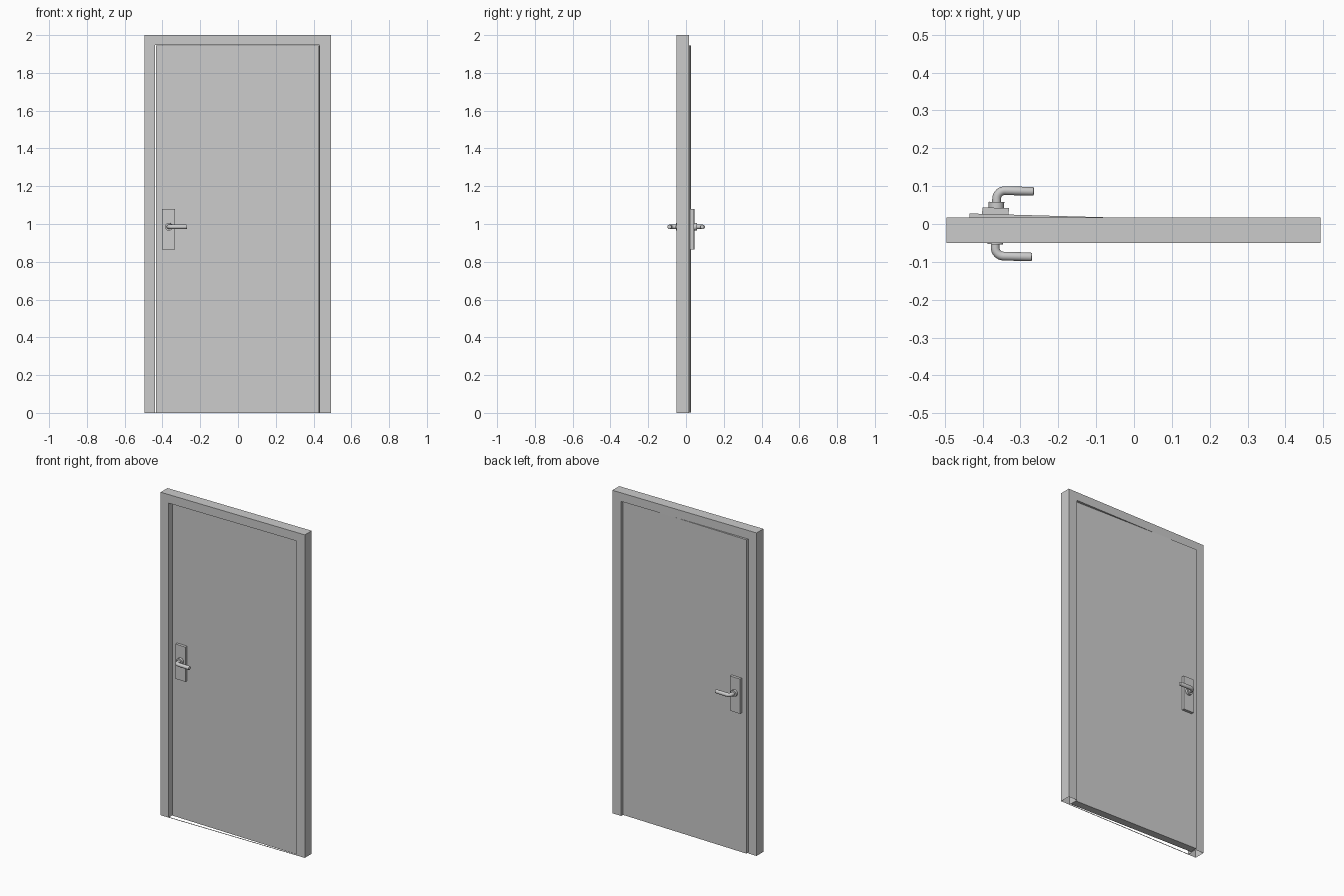
import bpy, bmesh
from math import sin, cos, pi, radians
from mathutils import Matrix, Vector

if "Cube" in bpy.data.objects:
    bpy.data.objects.remove(bpy.data.objects["Cube"])

# the door leaf stands slightly ajar, turned about its hinge on the right
HINGE = Matrix.Translation((0.43, -0.02, 0)) @ Matrix.Rotation(-0.028, 4, 'Z')


def make(name, bm, matrix=None, smooth=False, fix=True):
    if matrix is not None:
        bm.transform(matrix)
    if fix:
        bmesh.ops.recalc_face_normals(bm, faces=bm.faces)
    me = bpy.data.meshes.new(name)
    bm.to_mesh(me)
    bm.free()
    ob = bpy.data.objects.new(name, me)
    bpy.context.collection.objects.link(ob)
    if smooth:
        bpy.ops.object.select_all(action='DESELECT')
        ob.select_set(True)
        bpy.context.view_layer.objects.active = ob
        bpy.ops.object.shade_smooth_by_angle(angle=radians(35))
    return ob


def box(name, lo, hi, matrix=None):
    bm = bmesh.new()
    bmesh.ops.create_cube(bm, size=1)
    for v in bm.verts:
        v.co = [l + (c + 0.5) * (h - l) for c, l, h in zip(v.co, lo, hi)]
    return make(name, bm, matrix)


def sweep(name, path, matrix, n=24):
    """Round tube through (x, y, radius) points lying in a horizontal plane."""
    bm = bmesh.new()
    rings = []
    for i, (x, y, r) in enumerate(path):
        a, b = path[max(i - 1, 0)], path[min(i + 1, len(path) - 1)]
        d = Vector((b[0] - a[0], b[1] - a[1], 0)).normalized()
        side = Vector((-d.y, d.x, 0))
        rings.append([bm.verts.new(Vector((x, y, 0)) + r * (side * cos(t) + Vector((0, 0, sin(t)))))
                      for t in (2 * pi * k / n for k in range(n))])
    for p, q in zip(rings, rings[1:]):
        for k in range(n):
            m = (k + 1) % n
            bm.faces.new((p[k], p[m], q[m], q[k]))
    bm.faces.new(rings[0])
    bm.faces.new(rings[-1])
    return make(name, bm, matrix, smooth=True)


# frame: inverted U profile given depth, open at the feet
profile = [(-0.495, 0), (-0.495, 2), (0.493, 2), (0.493, 0),
           (0.432, 0), (0.432, 1.947), (-0.44, 1.947), (-0.44, 0)]
bm = bmesh.new()
face = bm.faces.new([bm.verts.new((x, -0.05, z)) for x, z in profile])
ext = bmesh.ops.extrude_face_region(bm, geom=[face], use_keep_orig=True)
bmesh.ops.translate(bm, vec=(0, 0.067, 0),
                    verts=[g for g in ext['geom'] if isinstance(g, bmesh.types.BMVert)])
bmesh.ops.recalc_face_normals(bm, faces=bm.faces)
feet = [f for f in bm.faces if all(v.co.z < 0.001 for v in f.verts)]
bmesh.ops.delete(bm, geom=feet, context='FACES_ONLY')
make("door_frame", bm, fix=False)

# thin threshold edge across the front of the opening
box("threshold", (-0.44, -0.05, 0), (0.432, -0.048, 0.003))

# door leaf
box("door_leaf", (-0.865, -0.0235, 0.002), (0, 0.0235, 1.945), HINGE)

# lever handle set on both sides of the leaf
X, Z, D, R, BEND = -0.795, 0.985, 0.0865, 0.0115, 0.022
lever = [(X, 0.05, R), (X, D - BEND, R)]
lever += [(X + BEND * (1 - cos(a)), D - BEND + BEND * sin(a), R)
          for a in (pi / 2 * k / 8 for k in range(1, 9))]
lever += [(-0.702, D, R), (-0.698, D, 0.0105), (-0.697, D, 0.008)]
for label, s in (("back", 1), ("front", -1)):
    M = HINGE @ Matrix.Diagonal((1, s, 1, 1))
    box("plate_" + label, (-0.832, 0.022, 0.865), (-0.762, 0.0405, 1.08), M)
    M = M @ Matrix.Translation((0, 0, Z))
    sweep("collar_" + label, [(X, 0.039, 0.0205), (X, 0.056, 0.0205)], M)
    sweep("lever_" + label, lever, M)
